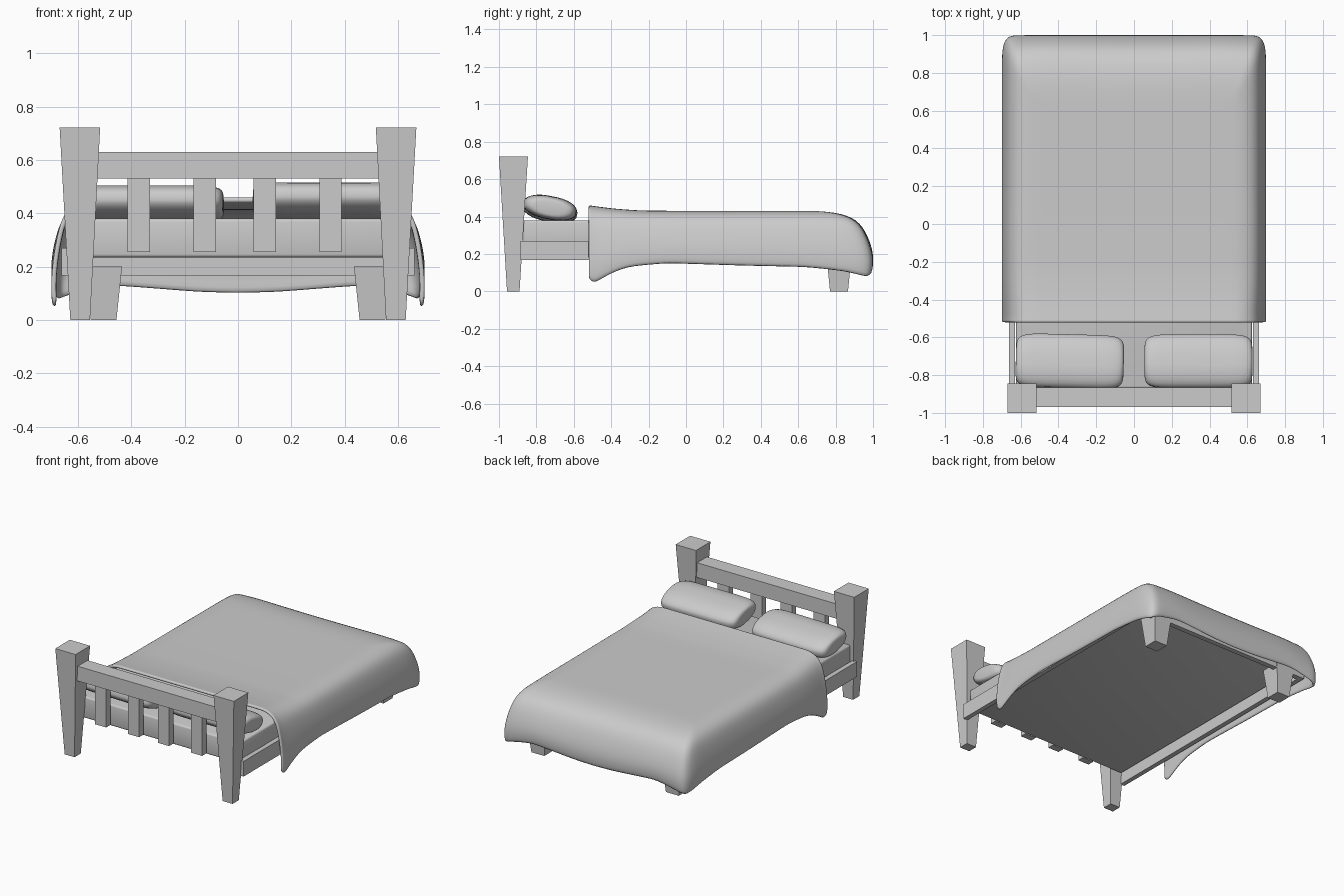
import bpy, bmesh, math
from mathutils import Vector

if "Cube" in bpy.data.objects:
    bpy.data.objects.remove(bpy.data.objects["Cube"])


def add_object(name, bm, smooth=False):
    mesh = bpy.data.meshes.new(name)
    bm.to_mesh(mesh)
    bm.free()
    for p in mesh.polygons:
        p.use_smooth = smooth
    ob = bpy.data.objects.new(name, mesh)
    bpy.context.collection.objects.link(ob)
    return ob


def tapered_box(name, bottom, top, z0, z1):
    """Box whose bottom and top rectangles (x0, x1, y0, y1) may differ."""
    bm = bmesh.new()
    rings = []
    for (x0, x1, y0, y1), z in ((bottom, z0), (top, z1)):
        rings.append([bm.verts.new((x, y, z)) for x, y in ((x0, y0), (x1, y0), (x1, y1), (x0, y1))])
    lo, hi = rings
    bm.faces.new(lo[::-1])
    bm.faces.new(hi)
    for i in range(4):
        j = (i + 1) % 4
        bm.faces.new((lo[i], lo[j], hi[j], hi[i]))
    return add_object(name, bm)


def box(name, x0, x1, y0, y1, z0, z1):
    return tapered_box(name, (x0, x1, y0, y1), (x0, x1, y0, y1), z0, z1)


def mirror_x(ob):
    m = ob.modifiers.new("mirror", 'MIRROR')
    m.use_clip = True
    return ob


def interp(points, t):
    if t <= points[0][0]:
        return points[0][1]
    for (a, fa), (b, fb) in zip(points, points[1:]):
        if t <= b:
            return fa + (fb - fa) * (t - a) / (b - a)
    return points[-1][1]


# Headboard: posts, rail and slats
mirror_x(tapered_box("head_posts", (0.555, 0.629, -0.957, -0.89),
                     (0.517, 0.669, -1.0, -0.845), 0, 0.722))
box("head_rail", -0.54, 0.54, -0.97, -0.865, 0.53, 0.63)
for i, x in enumerate((-0.372, -0.125, 0.1, 0.347)):
    box(f"head_slat_{i + 1}", x - 0.042, x + 0.042, -0.94, -0.895, 0.255, 0.54)

# Frame: side rails, foot rail and foot legs
mirror_x(box("side_rails", 0.63, 0.662, -0.885, 0.88, 0.167, 0.27))
box("foot_rail", -0.63, 0.63, 0.845, 0.88, 0.167, 0.27)
mirror_x(tapered_box("foot_legs", (0.456, 0.552, 0.77, 0.866),
                     (0.435, 0.573, 0.75, 0.886), 0, 0.2))

# Mattress
mattress = box("mattress", -0.625, 0.625, -0.87, 0.86, 0.235, 0.38)
bev = mattress.modifiers.new("bevel", 'BEVEL')
bev.width, bev.segments = 0.012, 3
for p in mattress.data.polygons:
    p.use_smooth = True


# Pillows: superellipsoids with square ends and an oval section
def pillow(name, x, z, yaw):
    bm = bmesh.new()
    bmesh.ops.create_uvsphere(bm, u_segments=32, v_segments=24, radius=1)
    for v in bm.verts:
        a, b, c = v.co
        r = math.hypot(a, b)
        s = r ** 0.3 / r if r > 1e-5 else 0
        if s == 0:
            a = b = 0
        length = math.copysign(abs(c) ** 0.3, c)
        depth, height = a * s, b * s
        # plump the oval section a little
        k = 1 + 0.06 * abs(depth * height) * 2
        v.co = Vector((length * 0.286, depth * k * 0.143, height * k * 0.062))
    bmesh.ops.recalc_face_normals(bm, faces=bm.faces)
    ob = add_object(name, bm, True)
    ob.location = (x, -0.727, z)
    ob.rotation_euler = (math.radians(-11), 0, math.radians(yaw))


pillow("pillow_left", -0.34, 0.435, -1.5)
pillow("pillow_right", 0.341, 0.447, 0)

# Blanket: flat centre grid with a draped border on the side and foot
IX, IY, AX, AY = 0.52, 0.65, 0.18, 0.35
top_z = [(-0.52, 0.46), (-0.4, 0.443), (-0.25, 0.432), (0.0, 0.43)]
side_hem = [(-0.52, 0.065), (-0.49, 0.042), (-0.4, 0.098), (-0.3, 0.132), (-0.1, 0.149),
            (0.3, 0.136), (0.75, 0.126), (0.9, 0.094), (0.97, 0.078)]
foot_hem = [(0, 0.099), (0.15, 0.103), (0.3, 0.115), (0.46, 0.127), (0.58, 0.109), (0.68, 0.078)]
drape = [(0, 0), (0.2, 0.004), (0.42, 0.03), (0.6, 0.08), (0.74, 0.16), (0.84, 0.28),
         (0.915, 0.44), (0.97, 0.6), (1.0, 0.75), (1.0, 0.88), (0.985, 1.0)]

ys = [-0.52, -0.51, -0.49] + [-0.45 + 1.1 * i / 16 for i in range(17)]
xs = [IX * (1 - i / 8) for i in range(9)]
path = [(IX, y, 1, 0) for y in ys]
for i in range(1, 16):
    t = math.pi / 2 * i / 16
    path.append((IX, IY, math.cos(t) ** 0.28, math.sin(t) ** 0.28))
path += [(x, IY, 0, 1) for x in xs]

bm = bmesh.new()


def quads(rows):
    for r0, r1 in zip(rows, rows[1:]):
        for i in range(len(r0) - 1):
            bm.faces.new((r0[i], r0[i + 1], r1[i + 1], r1[i]))


quads([[bm.verts.new((x, y, interp(top_z, y))) for x in xs] for y in ys])
border = []
for r, drop in drape:
    ring = []
    for px, py, dx, dy in path:
        x, y = px + dx * AX, py + dy * AY
        hem = interp(side_hem, y) if dx >= dy else interp(foot_hem, x)
        top = interp(top_z, py)
        ring.append(bm.verts.new((px + r * dx * AX, py + r * dy * AY, top + (hem - top) * drop)))
    border.append(ring)
quads(border)
bmesh.ops.remove_doubles(bm, verts=bm.verts, dist=0.0005)
bmesh.ops.recalc_face_normals(bm, faces=bm.faces)
bm.normal_update()
if sum(f.normal.z * f.calc_area() for f in bm.faces) < 0:
    bmesh.ops.reverse_faces(bm, faces=bm.faces)
blanket = mirror_x(add_object("blanket", bm, True))
sol = blanket.modifiers.new("thickness", 'SOLIDIFY')
sol.thickness, sol.offset = 0.018, -1
sub = blanket.modifiers.new("smooth", 'SUBSURF')
sub.levels = sub.render_levels = 1
